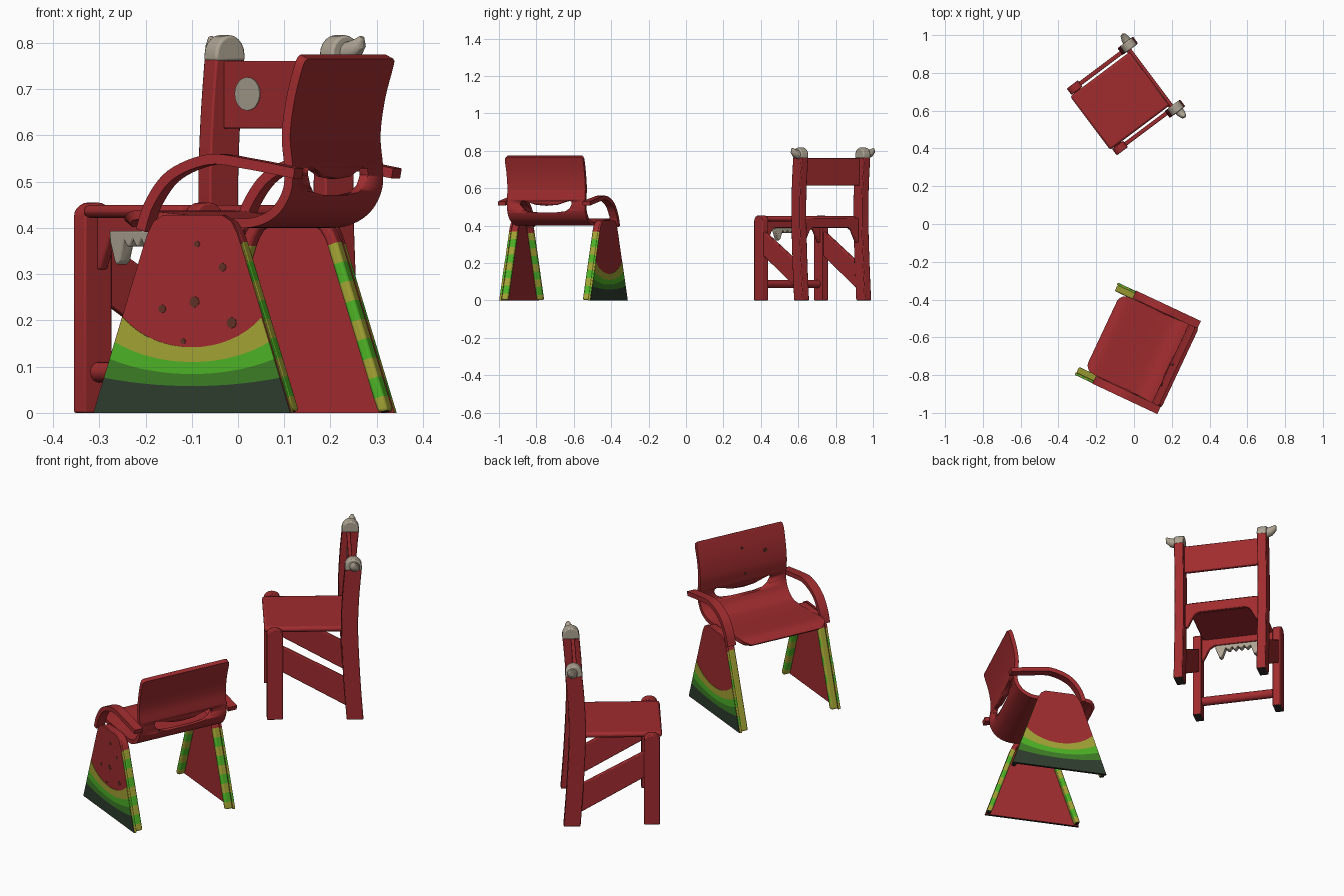
import bpy, bmesh, math
from mathutils import Matrix, Vector

if "Cube" in bpy.data.objects:
    bpy.data.objects.remove(bpy.data.objects["Cube"])

COLOURS = {
    "red": (0.35, 0.025, 0.028), "olive_yellow": (0.37, 0.37, 0.036),
    "bright_green": (0.075, 0.45, 0.02), "mid_green": (0.047, 0.21, 0.02),
    "dark_green": (0.028, 0.047, 0.028), "seed_brown": (0.12, 0.032, 0.02),
    "bone_grey": (0.42, 0.37, 0.29), "dark_foot": (0.03, 0.02, 0.02),
}
MATS = {}
for n, c in COLOURS.items():
    MATS[n] = bpy.data.materials.new(n)
    MATS[n].diffuse_color = (*c, 1)

place = Matrix.Identity(4)      # placement of the chair being built


def finish(name, bm, mats, bevel=0.0):
    bmesh.ops.recalc_face_normals(bm, faces=bm.faces)
    me = bpy.data.meshes.new(name)
    bm.to_mesh(me)
    bm.free()
    for m in mats:
        me.materials.append(MATS[m])
    ob = bpy.data.objects.new(name, me)
    bpy.context.collection.objects.link(ob)
    ob.matrix_world = place
    if bevel:
        mod = ob.modifiers.new("bevel", 'BEVEL')
        mod.width, mod.segments, mod.limit_method = bevel, 2, 'ANGLE'
    bpy.context.view_layer.objects.active = ob
    ob.select_set(True)
    bpy.ops.object.shade_smooth_by_angle(angle=math.radians(35))
    ob.select_set(False)
    return ob


def prism(name, pts, axis, centre, thick, mats, rule=None, bevel=0.004):
    """Extrude a side (axis x) or front (axis y) outline; rule colours rim faces by their mid point."""
    bm = bmesh.new()
    rings = []
    for s in (centre - thick / 2, centre + thick / 2):
        rings.append([bm.verts.new((s, p, z) if axis == 'x' else (p, s, z)) for p, z in pts])
    bm.faces.new(rings[0])
    bm.faces.new(rings[1])
    n = len(pts)
    for i in range(n):
        j = (i + 1) % n
        f = bm.faces.new((rings[0][i], rings[0][j], rings[1][j], rings[1][i]))
        if rule:
            f.material_index = rule((pts[i][0] + pts[j][0]) / 2, (pts[i][1] + pts[j][1]) / 2)
    return finish(name, bm, mats, bevel)


def box(name, c, size, mat, bevel=0.006):
    bm = bmesh.new()
    bmesh.ops.create_cube(bm, size=1, matrix=Matrix.Translation(c) @ Matrix.Diagonal((*size, 1)))
    return finish(name, bm, [mat], bevel)


def spline(pts, steps=6):
    out = []
    for i in range(len(pts) - 1):
        q = [Vector(pts[max(0, min(len(pts) - 1, i + k))]) for k in (-1, 0, 1, 2)]
        for s in range(steps):
            t = s / steps
            out.append(0.5 * (2 * q[1] + (q[2] - q[0]) * t + (2 * q[0] - 5 * q[1] + 4 * q[2] - q[3]) * t * t
                              + (3 * q[1] - q[0] - 3 * q[2] + q[3]) * t ** 3))
    return out + [Vector(pts[-1])]


def ribbon(name, path, x0, thick, mats, rule=None, bevel=0.0):
    """Bent strip along (y, z, half width) points; rule colours faces by mid point and side (2 = outer)."""
    bm = bmesh.new()
    rows = []
    for i, p in enumerate(path):
        t = path[min(i + 1, len(path) - 1)] - path[max(i - 1, 0)]
        nrm = Vector((-t[1], t[0])).normalized() * thick / 2
        rows.append([bm.verts.new((x0 + sx * p[2], p[0] + sn * nrm[0], max(0, p[1] + sn * nrm[1])))
                     for sx, sn in ((-1, -1), (1, -1), (1, 1), (-1, 1))])
    for i, (a, b) in enumerate(zip(rows, rows[1:])):
        for k in range(4):
            f = bm.faces.new((a[k], a[(k + 1) % 4], b[(k + 1) % 4], b[k]))
            if rule:
                f.material_index = rule(*((path[i] + path[i + 1]) / 2)[:2], k)
    for end in (rows[0], rows[-1]):
        f = bm.faces.new(end)
        f.material_index = len(mats) - 1
    return finish(name, bm, mats, bevel)


def ellipse(cx, cz, rx, rz, n):
    return [(cx + rx * math.cos(2 * math.pi * i / n), cz + rz * math.sin(2 * math.pi * i / n)) for i in range(n)]


def dome(cy, z, r, h, n=10):
    return [(cy + r * math.cos(math.pi * i / n), z + h * math.sin(math.pi * i / n)) for i in range(n + 1)]


# ---------------- fruit slice chair ----------------
place = Matrix.Translation((0.015, -0.655, 0)) @ Matrix.Rotation(math.radians(-115.15), 4, 'Z')
STEP, STRIPE_TOP = 0.0415, 0.365


def half_len(z):
    return 0.237 - 0.333 * z


def stripe_rule(y, z, k=0):
    if z < 0.001:
        return 3
    if z > STRIPE_TOP:
        return 0
    if y < 0 and k == 2:
        return 1
    return 1 + int((STRIPE_TOP - z) / STEP) % 2


levels = [0.0] + [STRIPE_TOP - STEP * i for i in range(8, -1, -1)]
half = [(half_len(z), z) for z in levels] + [(0.106, 0.39), (0.092, 0.415), (0.07, 0.428)]
outline = half + [(-y, z) for y, z in reversed(half)]
inner = [(half_len(z) - 0.013, z) for z in levels] + [(0.094, 0.385), (0.081, 0.404), (0.062, 0.415)]
rim = [Vector((-y, z, 0.018)) for y, z in inner] + [Vector((y, z, 0.018)) for y, z in reversed(inner)]
RIND = ["red", "olive_yellow", "bright_green", "dark_foot"]
ARCS = [(0.0, 0.0), (0.058, 0.5), (0.084, 0.9), (0.110, 1.2), (0.142, 1.8)]
SEEDS = [(0.011, 0.365, 0.007), (0.072, 0.315, 0.009), (-0.072, 0.225, 0.009),
         (0.005, 0.24, 0.012), (0.094, 0.195, 0.012), (-0.022, 0.155, 0.006)]
for s, tag in ((-1, "left"), (1, "right")):
    # thin side panel on a thicker striped rim
    prism(tag + "_side_panel", outline, 'x', s * 0.262, 0.011, RIND, stripe_rule, 0.0)
    ribbon(tag + "_striped_rim", rim, s * 0.24, 0.025, RIND, stripe_rule, 0.007)
    # rind bands on the outer face
    bm = bmesh.new()
    N = 16
    grid = []
    for z0, k in ARCS:
        row = []
        for i in range(N + 1):
            t = 2 * i / N - 1
            z = z0 + k * (t * 0.19) ** 2
            row.append(bm.verts.new((s * 0.2695, t * (half_len(z) - 0.002), z)))
        grid.append(row)
    for r in range(4):
        for i in range(N):
            f = bm.faces.new((grid[r][i], grid[r][i + 1], grid[r + 1][i + 1], grid[r + 1][i]))
            f.material_index = r
    ext = bmesh.ops.extrude_face_region(bm, geom=bm.faces[:])
    bmesh.ops.translate(bm, vec=(-s * 0.004, 0, 0), verts=[v for v in ext["geom"] if isinstance(v, bmesh.types.BMVert)])
    finish(tag + "_rind", bm, ["dark_green", "mid_green", "bright_green", "olive_yellow"])
    # arm
    arm = spline([(-0.122, 0.395, 0.022), (-0.1, 0.455, 0.022), (-0.05, 0.515, 0.022), (0.04, 0.548, 0.022),
                  (0.134, 0.538, 0.022), (0.245, 0.518, 0.022)])
    ribbon(tag + "_arm", arm, s * 0.25, 0.022, ["red"])
for i, (y, z, r) in enumerate(SEEDS):
    prism(f"panel_seed_{i}", ellipse(y, z, r, r, 8), 'x', 0.2665, 0.005, ["seed_brown"], bevel=0)

# one-piece seat and backrest with a smile-shaped grip hole
shell = spline([(-0.192, 0.408, 0.18), (-0.182, 0.418, 0.208), (-0.15, 0.428, 0.225), (-0.05, 0.42, 0.225),
                (0.06, 0.411, 0.225), (0.13, 0.413, 0.226), (0.18, 0.437, 0.229), (0.208, 0.48, 0.23),
                (0.212, 0.53, 0.23), (0.206, 0.60, 0.23), (0.217, 0.68, 0.23), (0.238, 0.755, 0.23),
                (0.244, 0.77, 0.218)])
seat = ribbon("seat_and_backrest", shell, 0, 0.02, ["red"])
low = [(-0.14, 0.493), (-0.115, 0.477), (-0.06, 0.471), (0.06, 0.471), (0.115, 0.477), (0.14, 0.493)]
high = [(0.153, 0.515), (0.15, 0.528), (0.138, 0.533), (0.11, 0.526), (0.06, 0.511), (0, 0.506),
        (-0.06, 0.511), (-0.11, 0.526), (-0.138, 0.533), (-0.15, 0.528), (-0.153, 0.515)]
cutter = prism("grip_cutter", low + high, 'y', 0.22, 0.12, ["red"], bevel=0)
cutter.hide_render = True
mod = seat.modifiers.new("grip", 'BOOLEAN')
mod.operation, mod.object, mod.solver = 'DIFFERENCE', cutter, 'EXACT'
bpy.context.view_layer.update()
bpy.context.view_layer.objects.active = seat
bpy.ops.object.modifier_apply(modifier="grip")
bpy.data.objects.remove(cutter)
for i, (x, y, z, r) in enumerate([(0.12, 0.2035, 0.665, 0.01), (0, 0.2105, 0.70, 0.006), (0.01, 0.197, 0.575, 0.006)]):
    prism(f"backrest_seed_{i}", ellipse(x, z, r, r, 8), 'y', y, 0.008, ["seed_brown"], bevel=0)

# ---------------- horned chair ----------------
place = Matrix.Translation((-0.05, 0.67, 0)) @ Matrix.Rotation(math.radians(-53.13), 4, 'Z')


def foot_rule(y, z):
    return 1 if z < 0.001 else 0


for s, tag in ((-1, "left"), (1, "right")):
    prism(tag + "_front_leg", [(-0.217, 0), (-0.143, 0)] + dome(-0.18, 0.425, 0.037, 0.03), 'x',
          s * 0.2, 0.042, ["red", "dark_foot"], foot_rule)
    # back post, bent slightly
    mid = spline([(0.19, 0.0), (0.176, 0.2), (0.165, 0.45), (0.170, 0.62), (0.182, 0.765)], 4)
    post = [(p[0] + 0.039, p[1]) for p in mid] + [(p[0] - 0.039, p[1]) for p in reversed(mid)]
    prism(tag + "_back_post", post, 'x', s * 0.208, 0.045, ["red", "dark_foot"], foot_rule)
    # grey cap and horn
    prism(tag + "_post_cap", [(0.1425, 0.76), (0.2215, 0.76)] + dome(0.182, 0.774, 0.0395, 0.043), 'x',
          s * 0.208, 0.047, ["bone_grey"], bevel=0.006)
    horn = [Vector((s * 0.222, 0.188, 0.778)), Vector((s * 0.248, 0.189, 0.785)),
            Vector((s * 0.265, 0.191, 0.798)), Vector((s * 0.273, 0.193, 0.813))]
    bm = bmesh.new()
    rings = []
    for i, (p, r) in enumerate(zip(horn, (0.025, 0.022, 0.016, 0.005))):
        t = (horn[min(i + 1, 3)] - horn[max(i - 1, 0)]).normalized()
        a = Vector((0, 1, 0))
        b = t.cross(a).normalized()
        rings.append([bm.verts.new(p + r * (a * math.cos(k * math.pi / 6) + b * math.sin(k * math.pi / 6)))
                      for k in range(12)])
    for q, w in zip(rings, rings[1:]):
        for k in range(12):
            bm.faces.new((q[k], q[(k + 1) % 12], w[(k + 1) % 12], w[k]))
    bm.faces.new(rings[0])
    bm.faces.new(rings[-1])
    finish(tag + "_horn", bm, ["bone_grey"])
    # diagonal side brace
    prism(tag + "_side_brace", [(-0.15, 0.37), (-0.15, 0.24), (0.155, 0.06), (0.155, 0.2)], 'x',
          s * 0.2, 0.022, ["red"])
    # eye plate on the back slat
    prism(tag + "_eye", ellipse(s * 0.1, 0.69, 0.045, 0.036, 24), 'y', 0.1635, 0.003, ["bone_grey"], bevel=0)

# back slat, seat, arched rails and round stretcher
box("back_slat", (0, 0.173, 0.688), (0.38, 0.018, 0.147), "red", 0.004)
box("seat", (0, -0.03, 0.436), (0.354, 0.395, 0.028), "red", 0.012)
for y, tag in ((-0.172, "front"), (0.165, "back")):
    prism(tag + "_rail", [(-0.185, 0.44), (-0.185, 0.31), (-0.172, 0.31), (-0.14, 0.375), (-0.12, 0.388),
                          (0.12, 0.388), (0.14, 0.375), (0.172, 0.31), (0.185, 0.31), (0.185, 0.44)],
          'y', y, 0.022, ["red"])
bm = bmesh.new()
bmesh.ops.create_cone(bm, cap_ends=True, segments=20, radius1=0.022, radius2=0.022, depth=0.38,
                      matrix=Matrix.Translation((0, -0.18, 0.088)) @ Matrix.Rotation(math.pi / 2, 4, 'Y'))
finish("front_stretcher", bm, ["red"])
# row of teeth under the seat front: a fang at each end
row = [(-0.112, 0.37), (-0.096, 0.328), (-0.088, 0.32), (-0.078, 0.328), (-0.062, 0.374), (-0.05, 0.36),
       (-0.042, 0.36), (-0.03, 0.376), (-0.019, 0.36), (-0.011, 0.36), (0, 0.376)]
teeth = [(-0.115, 0.393)] + row + [(-x, z) for x, z in reversed(row[:-1])] + [(0.115, 0.393)]
prism("teeth", teeth, 'y', -0.185, 0.03, ["bone_grey"], bevel=0.003)

for m in bpy.data.materials:
    if m.users and not m.is_grease_pencil:
        m.use_nodes = True
        m.node_tree.nodes["Principled BSDF"].inputs["Base Color"].default_value = m.diffuse_color
